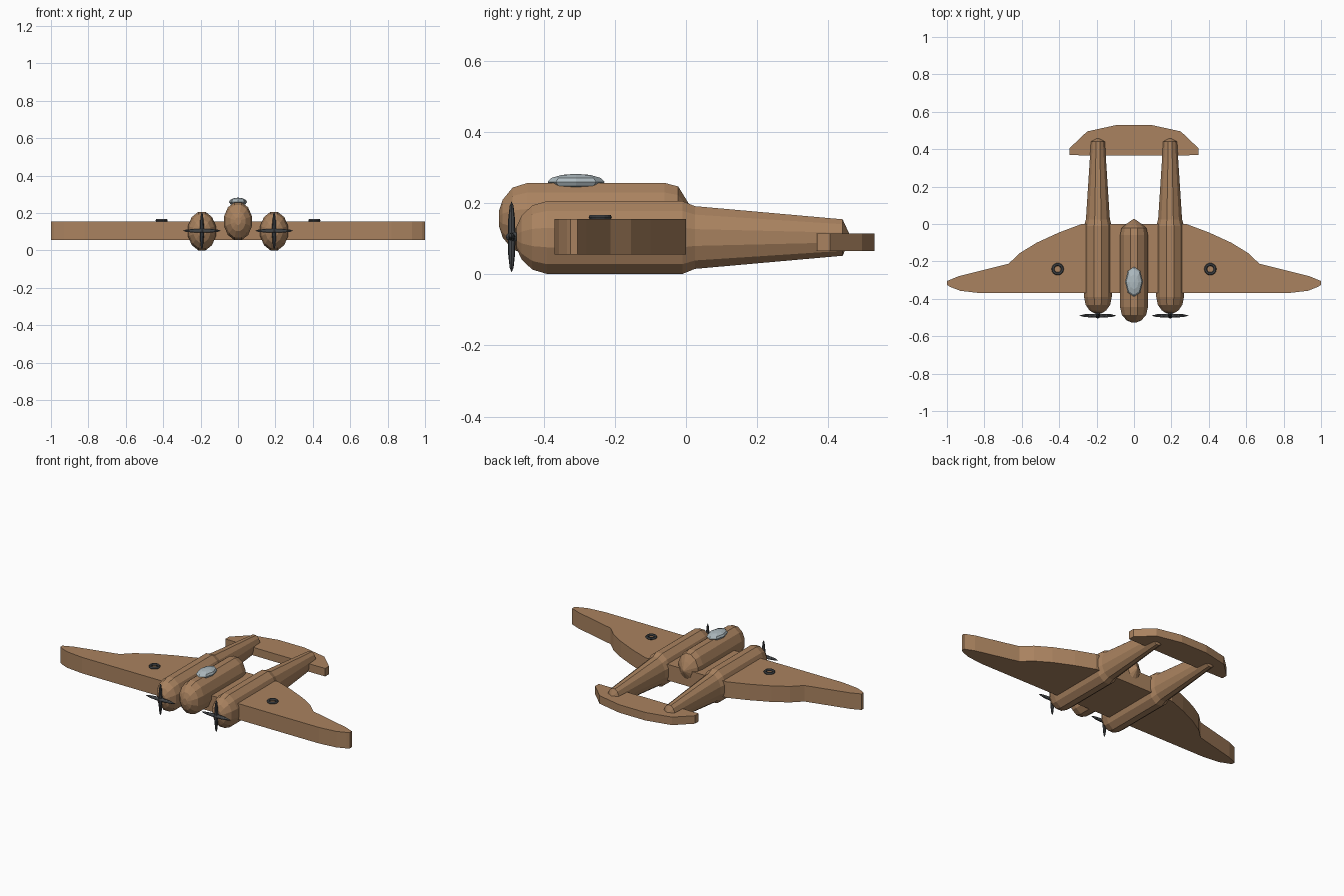
import bpy
import bmesh
from math import sin, cos, pi
from mathutils import Matrix

if "Cube" in bpy.data.objects:
    bpy.data.objects.remove(bpy.data.objects["Cube"], do_unlink=True)


def material(name, r, g, b):
    m = bpy.data.materials.new(name)
    m.use_nodes = True
    m.diffuse_color = (r, g, b, 1)
    m.node_tree.nodes["Principled BSDF"].inputs["Base Color"].default_value = (r, g, b, 1)
    return m


BROWN = material("warm brown", 0.40, 0.225, 0.115)
GLASS = material("pale grey glass", 0.42, 0.49, 0.52)
DARK = material("dark metal", 0.06, 0.065, 0.07)


def finish(name, bm, mat):
    bmesh.ops.recalc_face_normals(bm, faces=bm.faces)
    mesh = bpy.data.meshes.new(name)
    bm.to_mesh(mesh)
    bm.free()
    mesh.materials.append(mat)
    ob = bpy.data.objects.new(name, mesh)
    bpy.context.collection.objects.link(ob)
    return ob


def slab(name, half, z0, z1):
    """Extrude a plan outline mirrored across x = 0."""
    outline = half + [(-x, y) for x, y in reversed(half)]
    bm = bmesh.new()
    face = bm.faces.new([bm.verts.new((x, y, z0)) for x, y in outline])
    top = bmesh.ops.extrude_face_region(bm, geom=[face])["geom"]
    verts = [v for v in top if isinstance(v, bmesh.types.BMVert)]
    bmesh.ops.translate(bm, verts=verts, vec=(0, 0, z1 - z0))
    return finish(name, bm, BROWN)


def hull(name, x, z, rx, rz, stations, sides=12):
    """Loft oval rings along y; each station is (y, size)."""
    bm = bmesh.new()
    rings = []
    for y, s in stations:
        angles = [2 * pi * (i + 0.5) / sides for i in range(sides)]
        rings.append([bm.verts.new((x + rx * s * sin(a), y, z + rz * s * cos(a)))
                      for a in angles])
    for a, b in zip(rings, rings[1:]):
        for i in range(sides):
            j = (i + 1) % sides
            bm.faces.new((a[i], a[j], b[j], b[i]))
    bm.faces.new(rings[0])
    bm.faces.new(rings[-1])
    return finish(name, bm, BROWN)


def ellipsoid(bm, centre, radii, u=8, v=6):
    mat = Matrix.Translation(centre) @ Matrix.Diagonal((*radii, 1))
    bmesh.ops.create_uvsphere(bm, u_segments=u, v_segments=v, radius=1, matrix=mat)


# Wing and tailplane
slab("wing", [(0, -0.37), (0.82, -0.37), (0.93, -0.357), (0.985, -0.335), (1, -0.325),
              (1, -0.305), (0.94, -0.28), (0.67, -0.212), (0.61, -0.155),
              (0.52, -0.1), (0.40, -0.045), (0.28, 0), (0, 0)], 0.055, 0.155)
slab("tailplane", [(0, 0.365), (0.345, 0.368), (0.345, 0.405),
                   (0.25, 0.495), (0.09, 0.53), (0, 0.53)], 0.065, 0.115)

# Central fuselage
hull("fuselage", 0, 0.156, 0.077, 0.104,
     [(-0.526, 0.2), (-0.515, 0.53), (-0.487, 0.87), (-0.445, 1), (-0.06, 1),
      (-0.022, 0.9), (0.003, 0.5), (0.027, 0.03)])

# Canopy
bm = bmesh.new()
ellipsoid(bm, (0, -0.309, 0.259), (0.048, 0.08, 0.023))
finish("canopy", bm, GLASS)

# Engine booms, propellers and wing rings on both sides
for side, s in (("left", 1), ("right", -1)):
    x, z = 0.193 * s, 0.103
    hull(side + "_boom", x, z, 0.077, 0.106,
         [(-0.476, 0.3), (-0.462, 0.6), (-0.432, 0.88), (-0.39, 1), (-0.01, 1),
          (0.025, 0.86), (0.44, 0.5), (0.458, 0.12)])

    bm = bmesh.new()
    ellipsoid(bm, (x, -0.49, 0.105), (0.011, 0.011, 0.1))
    ellipsoid(bm, (x, -0.49, 0.105), (0.1, 0.011, 0.011))
    ellipsoid(bm, (x, -0.487, 0.105), (0.015, 0.019, 0.015))
    finish(side + "_propeller", bm, DARK)

    bpy.ops.mesh.primitive_torus_add(location=(0.408 * s, -0.241, 0.16),
                                     major_radius=0.025, minor_radius=0.008,
                                     major_segments=16, minor_segments=6)
    ring = bpy.context.object
    ring.name = side + "_wing_ring"
    ring.data.materials.append(DARK)
